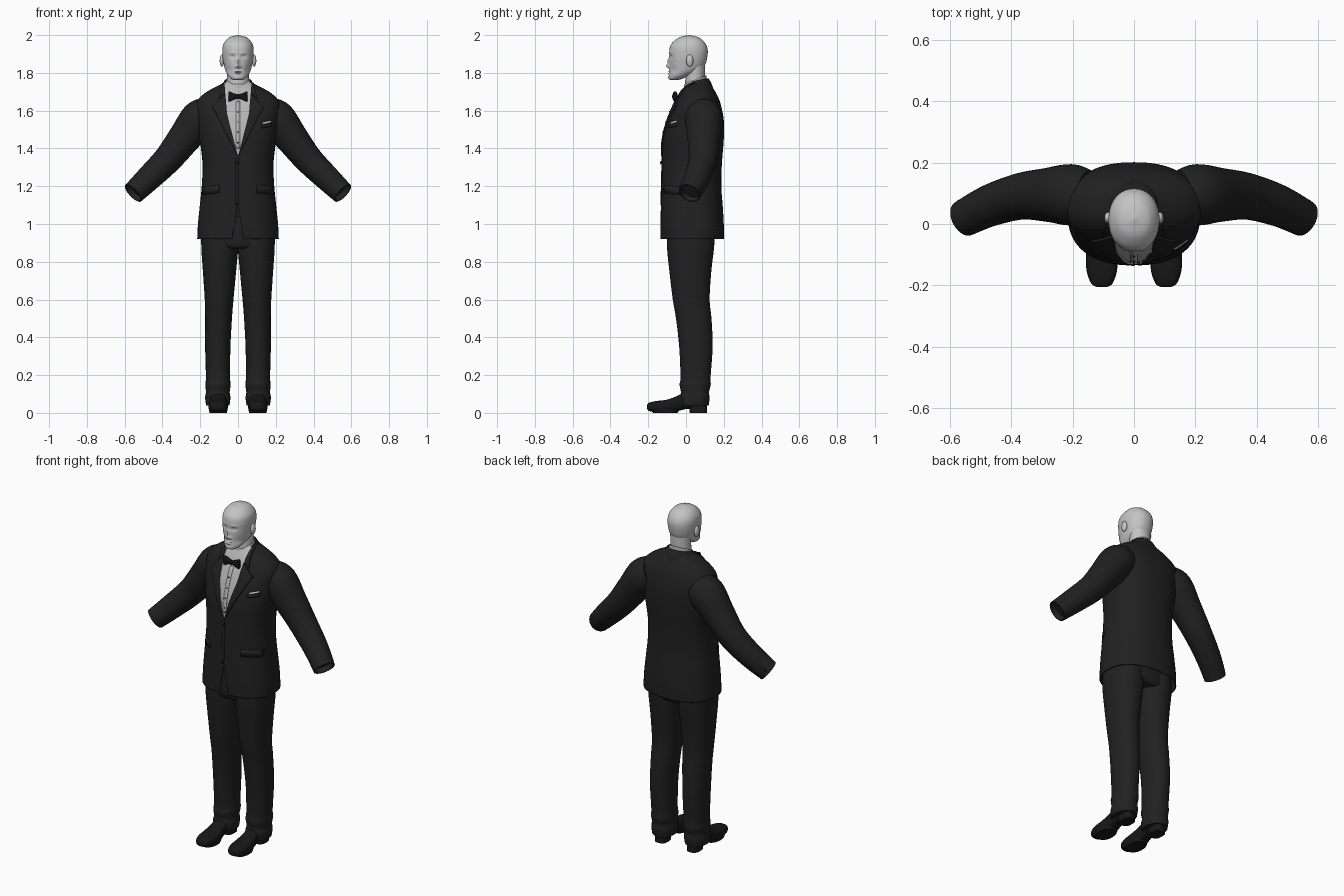
import bpy, bmesh, math
from mathutils import Vector
from mathutils.bvhtree import BVHTree

cube = bpy.data.objects.get("Cube")
if cube:
    bpy.data.objects.remove(cube, do_unlink=True)


def material(name, g, rough=0.8):
    m = bpy.data.materials.new(name)
    m.use_nodes = True
    m.diffuse_color = (g, g, g, 1)
    node = m.node_tree.nodes["Principled BSDF"]
    node.inputs["Base Color"].default_value = (g, g, g, 1)
    node.inputs["Roughness"].default_value = rough
    return m


SUIT = material("black suit cloth", 0.015)
SATIN = material("black satin", 0.007)
LEATHER = material("black leather", 0.009)
SKIN = material("pale grey skin", 0.55)
SHIRT = material("light grey shirt", 0.47)
WHITE = material("white linen", 0.8)


def finish(name, bm, *mats, thick=0):
    bmesh.ops.recalc_face_normals(bm, faces=bm.faces)
    mesh = bpy.data.meshes.new(name)
    bm.to_mesh(mesh)
    bm.free()
    ob = bpy.data.objects.new(name, mesh)
    bpy.context.collection.objects.link(ob)
    for m in mats:
        mesh.materials.append(m)
    bpy.ops.object.select_all(action="DESELECT")
    ob.select_set(True)
    bpy.context.view_layer.objects.active = ob
    bpy.ops.object.shade_smooth_by_angle(angle=math.radians(40))
    if thick:
        mod = ob.modifiers.new("thickness", "SOLIDIFY")
        mod.thickness = thick
    return ob


def smooth(rows, steps):
    """Catmull-Rom interpolation of section rows."""
    rows = [Vector(r) for r in rows]
    out = []
    for i in range(len(rows) - 1):
        a, b, c, d = rows[max(i - 1, 0)], rows[i], rows[i + 1], rows[min(i + 2, len(rows) - 1)]
        for k in range(steps):
            t = k / steps
            out.append(b + (c - a) * t / 2 + (a * 2 - b * 5 + c * 4 - d) * t * t / 2
                       + (b * 3 - a - c * 3 + d) * t ** 3 / 2)
    return out + [rows[-1]]


def ring(c, u, v, n=40, p=2.0):
    pts = []
    for i in range(n):
        t = math.tau * i / n
        cs, sn = math.cos(t), math.sin(t)
        pts.append(c + u * math.copysign(abs(cs) ** (2 / p), cs)
                   + v * math.copysign(abs(sn) ** (2 / p), sn))
    return pts


def loft(rings, cap=True):
    bm = bmesh.new()
    vs = [[bm.verts.new(p) for p in r] for r in rings]
    n = len(vs[0])
    for a, b in zip(vs, vs[1:]):
        for i in range(n):
            j = (i + 1) % n
            bm.faces.new((a[i], a[j], b[j], b[i]))
    if cap:
        bm.faces.new(vs[0][::-1])
        bm.faces.new(vs[-1])
    return bm


def stack(rows, steps=4, n=40, p=2.0, tilt=0.0):
    """Horizontal sections: z, centre x, half width, front y, back y."""
    rings = []
    for z, cx, rx, y0, y1 in smooth(rows, steps):
        half = (y1 - y0) / 2
        rings.append(ring(Vector((cx, (y0 + y1) / 2, z)), Vector((rx, 0, 0)),
                          Vector((0, half, tilt * half)), n, p))
    return rings


def ball(name, loc, size, mat):
    bm = bmesh.new()
    bmesh.ops.create_uvsphere(bm, u_segments=16, v_segments=10, radius=1)
    bmesh.ops.scale(bm, vec=size, verts=bm.verts)
    bmesh.ops.translate(bm, vec=loc, verts=bm.verts)
    return finish(name, bm, mat)


# Jacket body
bm = loft(stack([(.92, 0, .216, -.135, .2), (1.0, 0, .212, -.135, .2), (1.1, 0, .202, -.133, .194),
                 (1.2, 0, .192, -.13, .187), (1.32, 0, .188, -.127, .19), (1.45, 0, .203, -.122, .2),
                 (1.55, 0, .216, -.098, .2), (1.62, 0, .222, -.07, .187), (1.66, 0, .21, -.05, .175),
                 (1.7, 0, .165, -.028, .155), (1.74, 0, .09, 0, .13), (1.76, 0, .06, .01, .112)],
                steps=6, n=96, p=2.35), cap=False)
torso = BVHTree.FromBMesh(bm)


def front(x, z, off=0.0):
    hit = torso.ray_cast(Vector((x, -1, z)), Vector((0, 1, 0)))[0]
    return Vector((x, hit.y - off, z))


# Cut lines on one half of the front, each running from a to b
V1 = ((0, 1.355), (.058, 1.58))
V2 = ((.058, 1.58), (.07, 1.72))
OUTER = ((0, 1.355), (.135, 1.62))
TOP = ((.135, 1.62), (.08, 1.67))
NOTCH = ((.135, 1.632), (.08, 1.682))
COLLAR = ((.11, 1.63), (.085, 1.74))
HEM = ((0, 1.1), (.03, .92))


def left_of(line, x, z):
    (ax, az), (bx, bz) = line
    return (bx - ax) * (z - az) - (bz - az) * (abs(x) - ax) > 0


for line in (V1, V2, OUTER, TOP, NOTCH, COLLAR, HEM):
    (ax, az), (bx, bz) = line
    for s in (1, -1):
        faces = [f for f in bm.faces if f.calc_center_median().y < .05
                 and (f.calc_center_median().z > 1.3) == (line is not HEM)]
        geom = faces + list({e for f in faces for e in f.edges}) + list({v for f in faces for v in f.verts})
        bmesh.ops.bisect_plane(bm, geom=geom, plane_co=(s * ax, 0, az),
                               plane_no=(s * (bz - az), 0, ax - bx))

lapels, opening = [], []
for f in bm.faces:
    x, y, z = f.calc_center_median()
    if y > .05:
        continue
    if z < 1.1 and not left_of(HEM, x, z):
        opening.append(f)
    elif z > 1.35 and left_of(V1, x, z) and left_of(V2, x, z):
        f.material_index = 1
    elif z > 1.35 and left_of(OUTER, x, z) and left_of(TOP, x, z):
        lapels.append(f)
    elif z > 1.6 and left_of(COLLAR, x, z) and not left_of(NOTCH, x, z):
        lapels.append(f)
bmesh.ops.delete(bm, geom=opening, context="FACES")
raised = bmesh.ops.extrude_face_region(bm, geom=lapels)["geom"]
bmesh.ops.translate(bm, vec=(0, -.007, .003), verts=[g for g in raised if isinstance(g, bmesh.types.BMVert)])
finish("jacket_body", bm, SUIT, SHIRT, thick=.006)


def plate(name, x0, x1, z0, height, slope, mat, nx=8, nz=1):
    """Thin patch that follows the front of the jacket."""
    b = bmesh.new()
    grid = [[b.verts.new(front(x0 + (x1 - x0) * i / nx, z0 + slope * i / nx + height * k / nz, .003))
             for i in range(nx + 1)] for k in range(nz + 1)]
    for lo, hi in zip(grid, grid[1:]):
        for i in range(nx):
            b.faces.new((lo[i], lo[i + 1], hi[i + 1], hi[i]))
    finish(name, b, mat, thick=.005)


# Pockets, front edge, buttons and studs
plate("breast_pocket_welt", .125, .18, 1.508, .018, .008, SUIT)
plate("pocket_square", .132, .176, 1.528, .009, .01, WHITE)
plate("left_pocket_flap", .1, .188, 1.165, .042, -.01, SUIT)
plate("right_pocket_flap", -.1, -.188, 1.165, .042, -.01, SUIT)
plate("front_edge", -.012, .002, 1.1, .25, 0, SUIT, 2, 12)
plate("shirt_placket", -.011, .011, 1.4, .25, 0, SHIRT, 2, 12)
ball("jacket_button", front(-.004, 1.325, .006), (.009, .004, .009), SATIN)
for i in range(4):
    ball(f"shirt_stud_{i}", front(0, 1.43 + i * .055, .006), (.004, .003, .004), SATIN)

# Collars
bm = loft(stack([(1.7, 0, .098, -.02, .145), (1.735, 0, .083, -.012, .132), (1.76, 0, .072, 0, .118)],
                p=2.1, tilt=.2), cap=False)
bmesh.ops.delete(bm, geom=[f for f in bm.faces if f.calc_center_median().y < .03], context="FACES")
finish("jacket_collar", bm, SUIT, thick=.006)
finish("shirt_collar", loft(stack([(1.69, 0, .07, -.03, .112), (1.73, 0, .067, -.016, .11),
                                   (1.763, 0, .064, -.008, .108)], tilt=.4), cap=False), SHIRT, thick=.005)

# Bow tie
for side, s in (("left", 1), ("right", -1)):
    rings = [ring(Vector((s * x, -.058, 1.675)), Vector((0, ry, 0)), Vector((0, 0, rz)), 24, 3)
             for x, ry, rz in smooth([(.004, .009, .01), (.025, .013, .018), (.045, .012, .027),
                                      (.051, .009, .024)], 3)]
    finish(f"{side}_bow_wing", loft(rings), SATIN)
ball("bow_knot", (0, -.062, 1.675), (.011, .012, .014), SATIN)

# Head, with the face shaped by soft bumps: x, z, push, width, height
bm = loft(stack([(1.762, 0, .02, -.08, -.045), (1.768, 0, .036, -.089, -.02), (1.785, 0, .053, -.09, .02),
                 (1.81, 0, .066, -.088, .07), (1.84, 0, .074, -.088, .1), (1.88, 0, .081, -.088, .112),
                 (1.92, 0, .083, -.088, .115), (1.95, 0, .078, -.08, .106), (1.975, 0, .062, -.056, .086),
                 (1.99, 0, .042, -.03, .062), (2.0, 0, .004, .012, .022)], steps=8, n=112, p=2.15))
BUMPS = [(0, 1.836, .017, .011, .01), (0, 1.86, .011, .009, .018), (.03, 1.886, -.009, .014, .009),
         (.03, 1.885, .004, .008, .004), (.03, 1.905, .003, .018, .006), (.014, 1.833, .005, .006, .006),
         (0, 1.808, .006, .017, .004), (0, 1.796, .006, .015, .004), (0, 1.802, -.004, .02, .002),
         (.05, 1.815, -.006, .016, .02), (0, 1.776, .004, .018, .01)]
for v in bm.verts:
    if v.co.y < 0:
        v.co.y -= sum(a * math.exp(-((abs(v.co.x) - x) / w) ** 2 - ((v.co.z - z) / h) ** 2)
                      for x, z, a, w, h in BUMPS)
finish("head", bm, SKIN)
finish("neck", loft(stack([(1.68, 0, .06, -.008, .104), (1.76, 0, .058, -.004, .1),
                           (1.84, 0, .06, 0, .1)])), SKIN)

# Trouser seat
finish("trouser_seat", loft(stack([(.87, 0, .15, -.08, .13), (.9, 0, .185, -.098, .148),
                                   (1.04, 0, .18, -.1, .155)], p=2.4)), SUIT)

ARM = [(.15, .09, 1.59, .085), (.205, .095, 1.555, .1), (.28, .095, 1.46, .088),
       (.37, .09, 1.345, .076), (.47, .06, 1.245, .068), (.555, .018, 1.163, .06)]
LEG = [(.04, .107, .062, -.03, .12), (.08, .107, .067, -.034, .125), (.11, .107, .063, -.027, .122),
       (.15, .106, .067, -.034, .131), (.19, .106, .064, -.029, .13), (.35, .107, .067, -.036, .141),
       (.5, .103, .071, -.053, .135), (.6, .1, .076, -.07, .125), (.75, .098, .088, -.088, .134),
       (.87, .097, .097, -.1, .148), (.98, .1, .095, -.1, .155)]
SHOE = [(-.206, .014, .022, .042), (-.195, .034, .01, .054), (-.155, .049, .004, .063),
        (-.1, .052, .002, .07), (-.05, .046, .008, .088), (0, .04, .02, .112),
        (.06, .038, .022, .12), (.1, .033, .022, .11), (.112, .018, .03, .1)]

for side, s in (("left", 1), ("right", -1)):
    ball(f"{side}_ear", (s * .085, .02, 1.865), (.012, .019, .032), SKIN)

    # Sleeve with a hollow cuff
    path = smooth(ARM, 5)
    rings = []
    for i, q in enumerate(path):
        d = (path[min(i + 1, len(path) - 1)] - path[max(i - 1, 0)]).xyz.normalized()
        u = d.cross(Vector((0, 1, 0))).normalized()
        pts = ring(q.xyz, u * q.w, u.cross(d) * q.w)
        rings.append([Vector((s * p.x, p.y, p.z)) for p in pts])
    bm = loft(rings)
    bmesh.ops.recalc_face_normals(bm, faces=bm.faces)
    bm.faces.ensure_lookup_table()
    cuff = bm.faces[-1]
    bmesh.ops.inset_region(bm, faces=[cuff], thickness=.006)
    bmesh.ops.inset_region(bm, faces=[cuff], thickness=.001, depth=-.03)
    finish(f"{side}_sleeve", bm, SUIT)
    for k in range(4):
        q = path[-2 - k] * .55 + path[-1] * .45 if k == 0 else path[-1].lerp(path[-5], (k + .6) / 4.5)
        ball(f"{side}_cuff_button_{k}", (s * (q.x + .022), q.y + q.w * .86, q.z + .022),
             (.006, .006, .006), SATIN)

    # Trouser leg
    finish(f"{side}_trouser_leg", loft(stack([(z, s * cx, rx, a, b) for z, cx, rx, a, b in LEG], p=2.15)), SUIT)

    # Shoe and heel
    rings = [ring(Vector((s * .105, y, (z0 + z1) / 2)), Vector((rx, 0, 0)),
                  Vector((0, 0, (z1 - z0) / 2)), 32, 2.6) for y, rx, z0, z1 in smooth(SHOE, 4)]
    finish(f"{side}_shoe", loft(rings), LEATHER)
    finish(f"{side}_heel", loft(stack([(0, s * .105, .036, .02, .112), (.04, s * .105, .036, .015, .11)],
                                      steps=1, p=2.8)), LEATHER)
    finish(f"{side}_sole", loft(stack([(0, s * .105, .046, -.175, -.045), (.02, s * .105, .05, -.195, -.03)],
                                      steps=1, p=2.3)), LEATHER)
